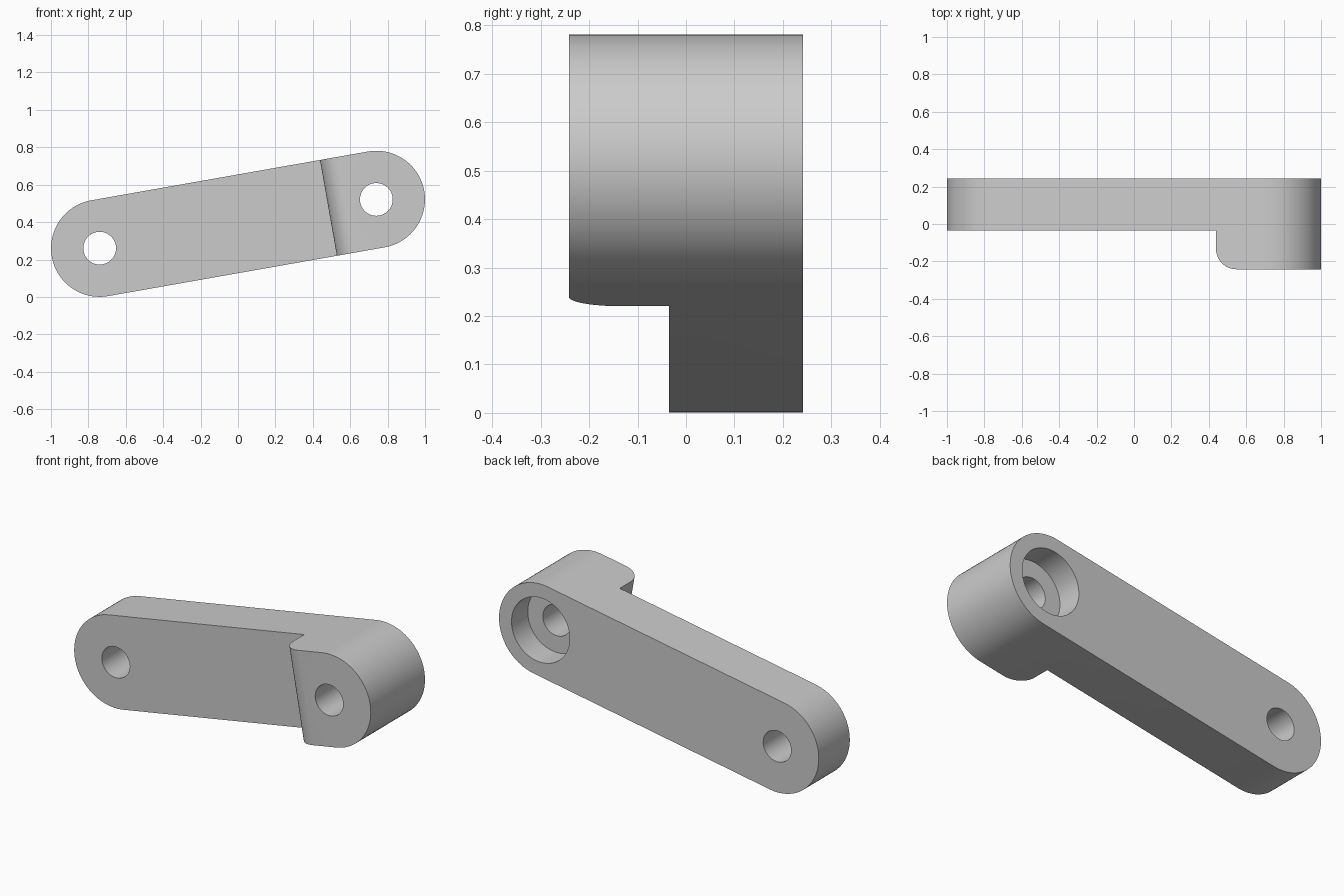
import bpy, bmesh, math
from mathutils import Matrix, Vector

cube = bpy.data.objects.get("Cube")
if cube:
    bpy.data.objects.remove(cube)

R = 0.26                      # end radius of the arm
HALF = 0.751                  # half distance between the hole centres
FRONT, STEP, BACK = -0.242, -0.035, 0.242
HOLE, BORE, BORE_DEPTH = 0.0875, 0.182, 0.145
FILLET = 0.11
TILT = Matrix.Translation((0, 0, 0.391)) @ Matrix.Rotation(math.radians(-10), 4, 'Y')


def arc(cx, cy, r, start, end, n):
    return [(cx + r * math.cos(math.radians(start + (end - start) * i / n)),
             cy + r * math.sin(math.radians(start + (end - start) * i / n)))
            for i in range(n + 1)]


def prism(name, points, low, high, along):
    """Extrude a 2D outline along the y or z axis, then tilt it into place."""
    bm = bmesh.new()
    place = (lambda p: (p[0], low, p[1])) if along == 'y' else (lambda p: (p[0], p[1], low))
    face = bm.faces.new([bm.verts.new(place(p)) for p in points])
    grown = bmesh.ops.extrude_face_region(bm, geom=[face])
    step = Vector((0, high - low, 0)) if along == 'y' else Vector((0, 0, high - low))
    bmesh.ops.translate(bm, vec=step,
                        verts=[g for g in grown['geom'] if isinstance(g, bmesh.types.BMVert)])
    bmesh.ops.recalc_face_normals(bm, faces=bm.faces)
    bm.transform(TILT)
    mesh = bpy.data.meshes.new(name)
    bm.to_mesh(mesh)
    bm.free()
    obj = bpy.data.objects.new(name, mesh)
    bpy.context.collection.objects.link(obj)
    return obj


def cut(target, cutter):
    cutter.hide_render = True
    mod = target.modifiers.new("cut", 'BOOLEAN')
    mod.operation, mod.solver, mod.object = 'DIFFERENCE', 'EXACT', cutter
    bpy.ops.object.select_all(action='DESELECT')
    bpy.context.view_layer.objects.active = target
    target.select_set(True)
    bpy.ops.object.modifier_apply(modifier=mod.name)
    bpy.data.objects.remove(cutter)


# Round-ended arm at full depth
outline = arc(HALF, 0, R, -90, 90, 48) + arc(-HALF, 0, R, 90, 270, 48)
arm = prism("lever_arm", outline, FRONT, BACK, 'y')

# Step in front of the arm, leaving the thick end with a rounded edge
edge = HALF - R
step_profile = [(-2, STEP), (edge, STEP)]
step_profile += arc(edge + FILLET, FRONT + FILLET, FILLET, 180, 270, 16)
step_profile += [(edge + FILLET, -1), (-2, -1)]
cut(arm, prism("step_cutter", step_profile, -1, 1, 'z'))

# Through holes at both ends
for x in (-HALF, HALF):
    cut(arm, prism("hole_cutter", arc(x, 0, HOLE, 0, 360, 64)[:-1], -1, 1, 'y'))

# Counterbore in the back of the thick end
cut(arm, prism("bore_cutter", arc(HALF, 0, BORE, 0, 360, 80)[:-1],
               BACK - BORE_DEPTH, 1, 'y'))

# Plain grey finish
grey = bpy.data.materials.new("light_grey")
grey.use_nodes = True
colour = (0.6, 0.6, 0.6, 1)
grey.diffuse_color = colour
grey.node_tree.nodes["Principled BSDF"].inputs["Base Color"].default_value = colour
arm.data.materials.clear()
arm.data.materials.append(grey)
bpy.ops.object.shade_smooth_by_angle(angle=math.radians(30))
